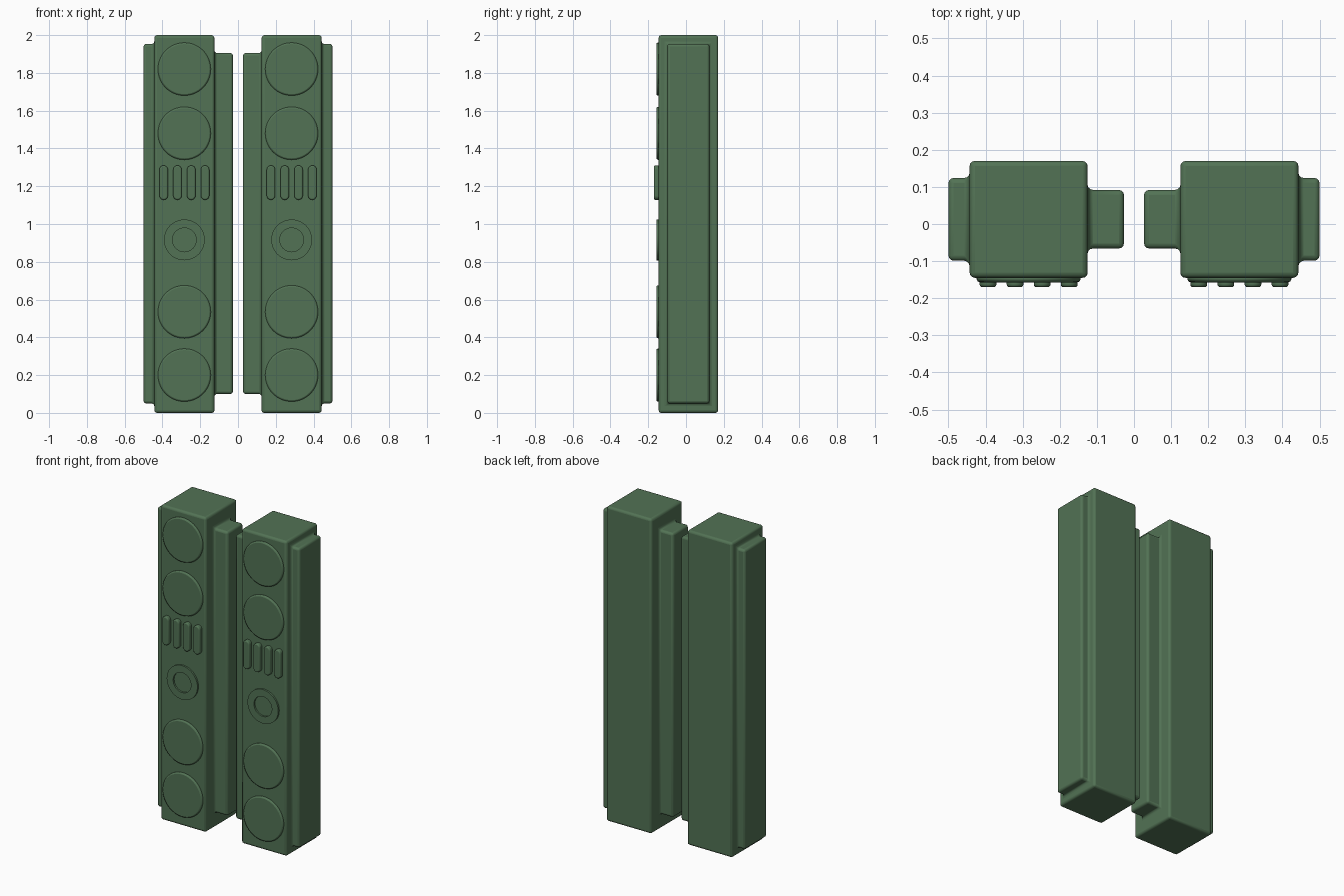
import bpy, bmesh, math
from mathutils import Vector

if "Cube" in bpy.data.objects:
    bpy.data.objects.remove(bpy.data.objects["Cube"])

CX = 0.284        # column centre
FACE_Y = -0.145   # front face of each column

mat = bpy.data.materials.new("green_paint")
mat.diffuse_color = (0.085, 0.17, 0.09, 1)
mat.use_nodes = True
mat.node_tree.nodes["Principled BSDF"].inputs["Base Color"].default_value = mat.diffuse_color


def new_object(name, bm):
    bmesh.ops.recalc_face_normals(bm, faces=bm.faces[:])
    mesh = bpy.data.meshes.new(name)
    bm.to_mesh(mesh)
    bm.free()
    mesh.materials.append(mat)
    ob = bpy.data.objects.new(name, mesh)
    bpy.context.collection.objects.link(ob)
    return ob


def box(name, lo, hi):
    bm = bmesh.new()
    bmesh.ops.create_cube(bm, size=1)
    lo, hi = Vector(lo), Vector(hi)
    for v in bm.verts:
        v.co = Vector([(a + b) / 2 + c * (b - a) for a, b, c in zip(lo, hi, v.co)])
    return new_object(name, bm)


def plate(name, outline, depth):
    """Extrude a closed x-z outline forward from inside the column face."""
    bm = bmesh.new()
    back = bm.faces.new([bm.verts.new((x, FACE_Y + 0.01, z)) for x, z in outline])
    ext = bmesh.ops.extrude_face_region(bm, geom=[back])
    verts = [g for g in ext["geom"] if isinstance(g, bmesh.types.BMVert)]
    bmesh.ops.translate(bm, verts=verts, vec=(0, -depth - 0.01, 0))
    return new_object(name, bm)


def arc(cx, cz, r, a0, a1, n):
    return [(cx + r * math.cos(a0 + (a1 - a0) * i / n),
             cz + r * math.sin(a0 + (a1 - a0) * i / n)) for i in range(n + 1)]


def finish(ob, bevel=0, segments=3):
    """Round the edges, mirror to the other column and smooth."""
    if bevel:
        b = ob.modifiers.new("bevel", 'BEVEL')
        b.width, b.segments, b.limit_method = bevel, segments, 'ANGLE'
        b.angle_limit = math.radians(40)
    m = ob.modifiers.new("mirror", 'MIRROR')
    m.use_mirror_merge = False
    bpy.ops.object.select_all(action='DESELECT')
    bpy.context.view_layer.objects.active = ob
    ob.select_set(True)
    bpy.ops.object.shade_smooth_by_angle(angle=math.radians(35))


# Column body with narrower outer and inner side panels, fused and filleted
column = box("column", (0.125, FACE_Y, 0), (0.443, 0.17, 2))
panels = [box("outer_panel", (0.35, -0.099, 0.05), (0.5, 0.124, 1.953)),
          box("inner_panel", (0.027, -0.066, 0.1), (0.22, 0.092, 1.905))]
for p in panels:
    mod = column.modifiers.new("join", 'BOOLEAN')
    mod.operation, mod.solver, mod.object = 'UNION', 'EXACT', p
deps = bpy.context.evaluated_depsgraph_get()
joined = bpy.data.meshes.new_from_object(column.evaluated_get(deps))
column.modifiers.clear()
column.data = joined
for p in panels:
    bpy.data.objects.remove(p)
finish(column, 0.014)

# Large round discs
for i, z in enumerate((0.2, 0.535, 1.48, 1.82)):
    finish(plate(f"round_disc_{i + 1}", arc(CX, z, 0.14, 0, math.tau, 64)[:-1], 0.012),
           0.008, 2)

# Thin flat ring
bm = bmesh.new()
N = 48
section = [(0.063, 0.01), (0.063, -0.011), (0.108, -0.011), (0.108, 0.01)]
rows = [[bm.verts.new((CX + r * math.cos(math.tau * i / N), FACE_Y + y,
                       0.916 + r * math.sin(math.tau * i / N))) for r, y in section]
        for i in range(N)]
for i in range(N):
    a, b = rows[i], rows[(i + 1) % N]
    for j in range(4):
        k = (j + 1) % 4
        bm.faces.new((a[j], a[k], b[k], b[j]))
finish(new_object("flat_ring", bm))

# Four upright rounded slats
W = 0.0225
for i in range(4):
    x = CX + (i - 1.5) * 0.073
    outline = arc(x, 1.31 - W, W, 0, math.pi, 12) + arc(x, 1.128 + W, W, math.pi, math.tau, 12)
    finish(plate(f"slat_{i + 1}", outline, 0.025), 0.007, 3)
